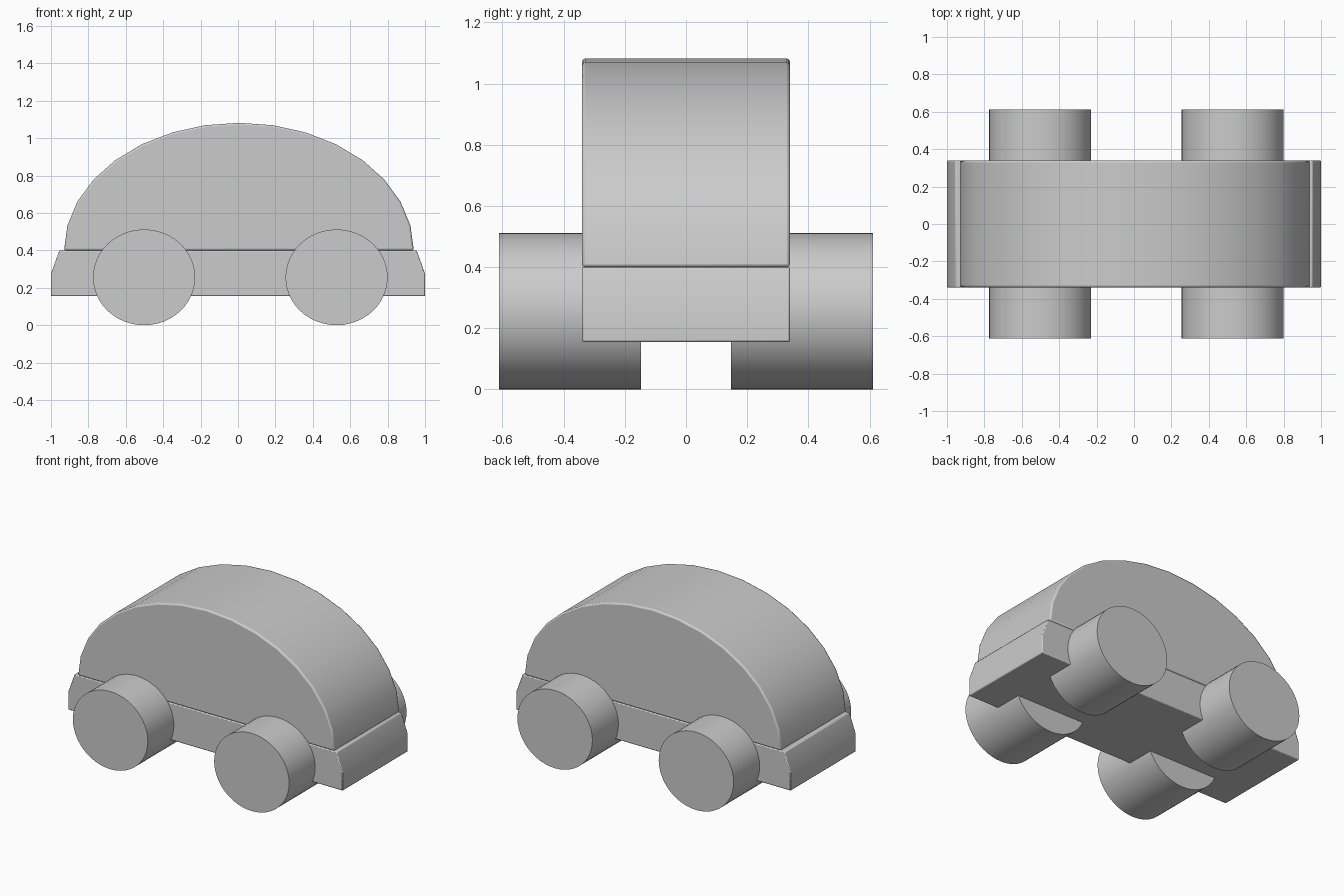
import bpy, bmesh, math

if "Cube" in bpy.data.objects:
    bpy.data.objects.remove(bpy.data.objects["Cube"])


def smooth(obj, angle):
    bpy.ops.object.select_all(action='DESELECT')
    bpy.context.view_layer.objects.active = obj
    obj.select_set(True)
    bpy.ops.object.shade_smooth_by_angle(angle=math.radians(angle))


def extrude_profile(name, points, half_width, bevel):
    """Extrude an x-z outline along y, softening its rim."""
    bm = bmesh.new()
    face = bm.faces.new([bm.verts.new((x, -half_width, z)) for x, z in points])
    ext = bmesh.ops.extrude_face_region(bm, geom=[face])
    for v in ext["geom"]:
        if isinstance(v, bmesh.types.BMVert):
            v.co.y = half_width
    bmesh.ops.recalc_face_normals(bm, faces=bm.faces[:])
    mesh = bpy.data.meshes.new(name)
    bm.to_mesh(mesh)
    bm.free()
    obj = bpy.data.objects.new(name, mesh)
    bpy.context.collection.objects.link(obj)
    mod = obj.modifiers.new("soft_edges", 'BEVEL')
    mod.width = bevel
    mod.segments = 2
    mod.limit_method = 'ANGLE'
    mod.angle_limit = math.radians(40)
    smooth(obj, 30)
    return obj


# Domed cabin: half ellipse in 16 segments
arch = [(0.005 + 0.935 * math.cos(math.pi * i / 16),
         0.40 + 0.682 * math.sin(math.pi * i / 16)) for i in range(17)]
extrude_profile("cabin", arch, 0.34, 0.01)

# Chassis with tapered bumper ends
chassis = [(-1, 0.155), (1, 0.155), (1, 0.275), (0.955, 0.40),
           (-0.955, 0.40), (-1, 0.275)]
extrude_profile("chassis", chassis, 0.34, 0.006)

# Four slightly flattened wheels
for end, x in (("left", -0.502), ("right", 0.527)):
    for side, y in (("front", -0.379), ("back", 0.379)):
        bpy.ops.mesh.primitive_cylinder_add(
            vertices=48, radius=1, depth=1, location=(x, y, 0.256))
        wheel = bpy.context.object
        wheel.name = f"{side}_{end}_wheel"
        wheel.rotation_euler.x = math.pi / 2
        wheel.scale = (0.273, 0.256, 0.464)
        bpy.ops.object.transform_apply(location=False)
        smooth(wheel, 30)
